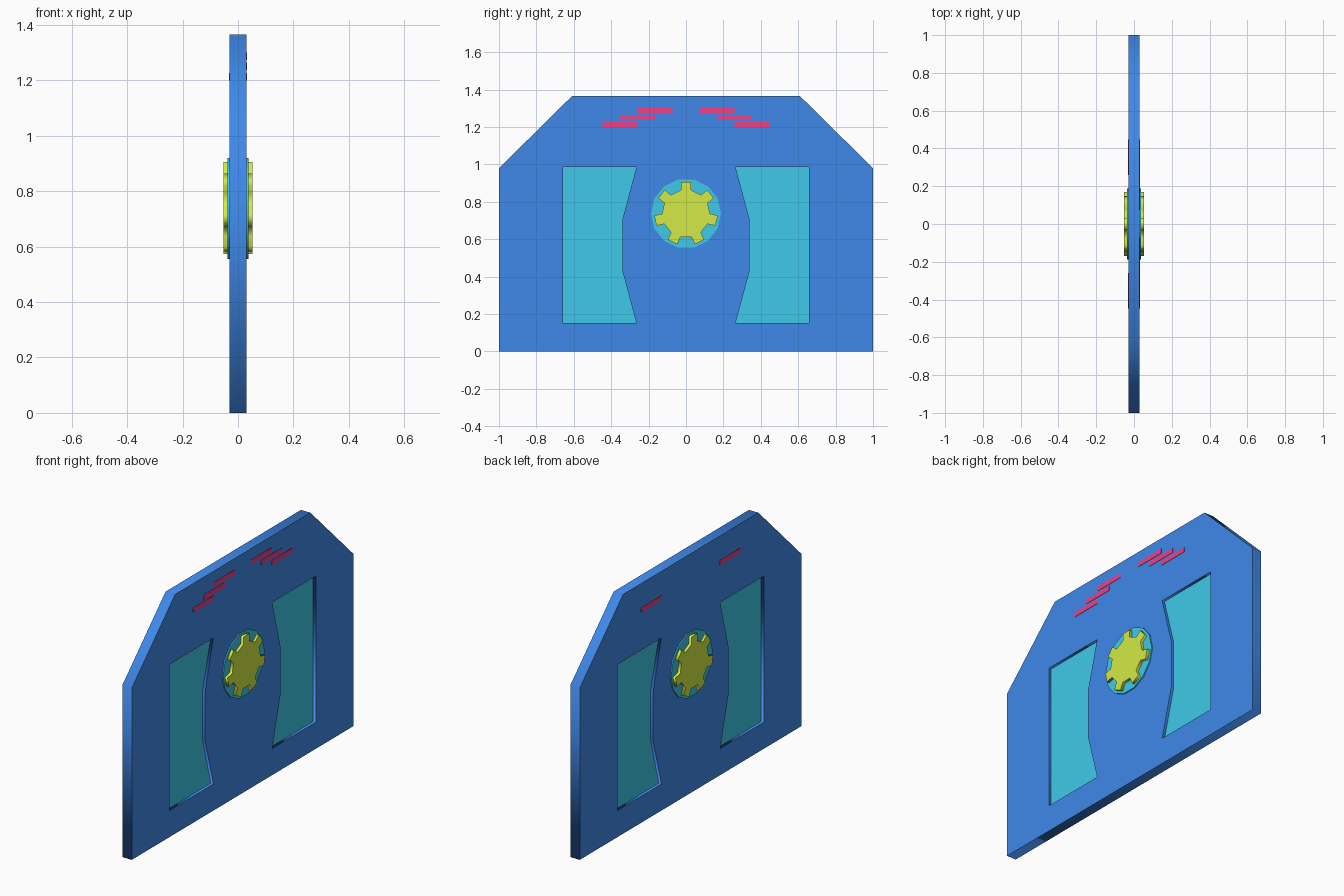
import bpy
from math import sin, cos, pi

if "Cube" in bpy.data.objects:
    bpy.data.objects.remove(bpy.data.objects["Cube"])


def material(name, rgb):
    m = bpy.data.materials.new(name)
    m.diffuse_color = (*rgb, 1)
    m.use_nodes = True
    m.node_tree.nodes["Principled BSDF"].inputs["Base Color"].default_value = m.diffuse_color
    return m


BLUE = material("blue", (0.05, 0.25, 0.82))
CYAN = material("cyan", (0.05, 0.59, 0.82))
LIME = material("lime", (0.66, 0.82, 0.06))
RED = material("red", (0.87, 0.05, 0.24))


def slab(name, loops, half, mat, x=0):
    """Extrude closed (y, z) outlines along x; inner outlines become holes."""
    cu = bpy.data.curves.new(name, 'CURVE')
    cu.dimensions, cu.fill_mode, cu.extrude = '2D', 'BOTH', half
    for pts in loops:
        s = cu.splines.new('POLY')
        s.points.add(len(pts) - 1)
        for p, (y, z) in zip(s.points, pts):
            p.co = (y, z, 0, 1)
        s.use_cyclic_u = True
    cu.materials.append(mat)
    ob = bpy.data.objects.new(name, cu)
    bpy.context.collection.objects.link(ob)
    ob.location.x = x
    ob.rotation_euler = (pi / 2, 0, pi / 2)
    bpy.ops.object.select_all(action='DESELECT')
    ob.select_set(True)
    bpy.context.view_layer.objects.active = ob
    bpy.ops.object.convert(target='MESH')


def mirror(pts):
    return [(-y, z) for y, z in reversed(pts)]


# Main panel with two window openings
outline = [(-1, 0), (1, 0), (1, 0.98), (0.61, 1.365), (-0.61, 1.365), (-1, 0.98)]
window = [(0.265, 0.152), (0.658, 0.152), (0.658, 0.985), (0.265, 0.985),
          (0.34, 0.705), (0.34, 0.43)]
slab("panel", [outline, window, mirror(window)], 0.03, BLUE)

# Recessed window panes
slab("pane_right", [window], 0.014, CYAN)
slab("pane_left", [mirror(window)], 0.014, CYAN)

# Central disc, 14 sided
CZ = 0.737
disc = [(0.187 * cos(i * pi / 7), CZ + 0.187 * sin(i * pi / 7)) for i in range(14)]
slab("disc", [disc], 0.037, CYAN)

# Seven-toothed gear on the disc
gear = []
for i in range(7):
    a = pi / 2 + i * 2 * pi / 7
    for r, t in ((0.125, -0.028), (0.168, -0.028), (0.168, 0.028), (0.125, 0.028)):
        gear.append((r * cos(a) - t * sin(a), CZ + r * sin(a) + t * cos(a)))
slab("gear", [gear], 0.053, LIME)

# Stepped red bars; only the lowest pair shows on the far side
for i, (y, z) in enumerate(((0.26, 1.2), (0.165, 1.237), (0.073, 1.274))):
    bar = [(y, z), (y + 0.187, z), (y + 0.187, z + 0.027), (y, z + 0.027)]
    half, x = (0.032, 0) if i == 0 else (0.011, 0.021)
    slab(f"bar_right_{i + 1}", [bar], half, RED, x)
    slab(f"bar_left_{i + 1}", [mirror(bar)], half, RED, x)
